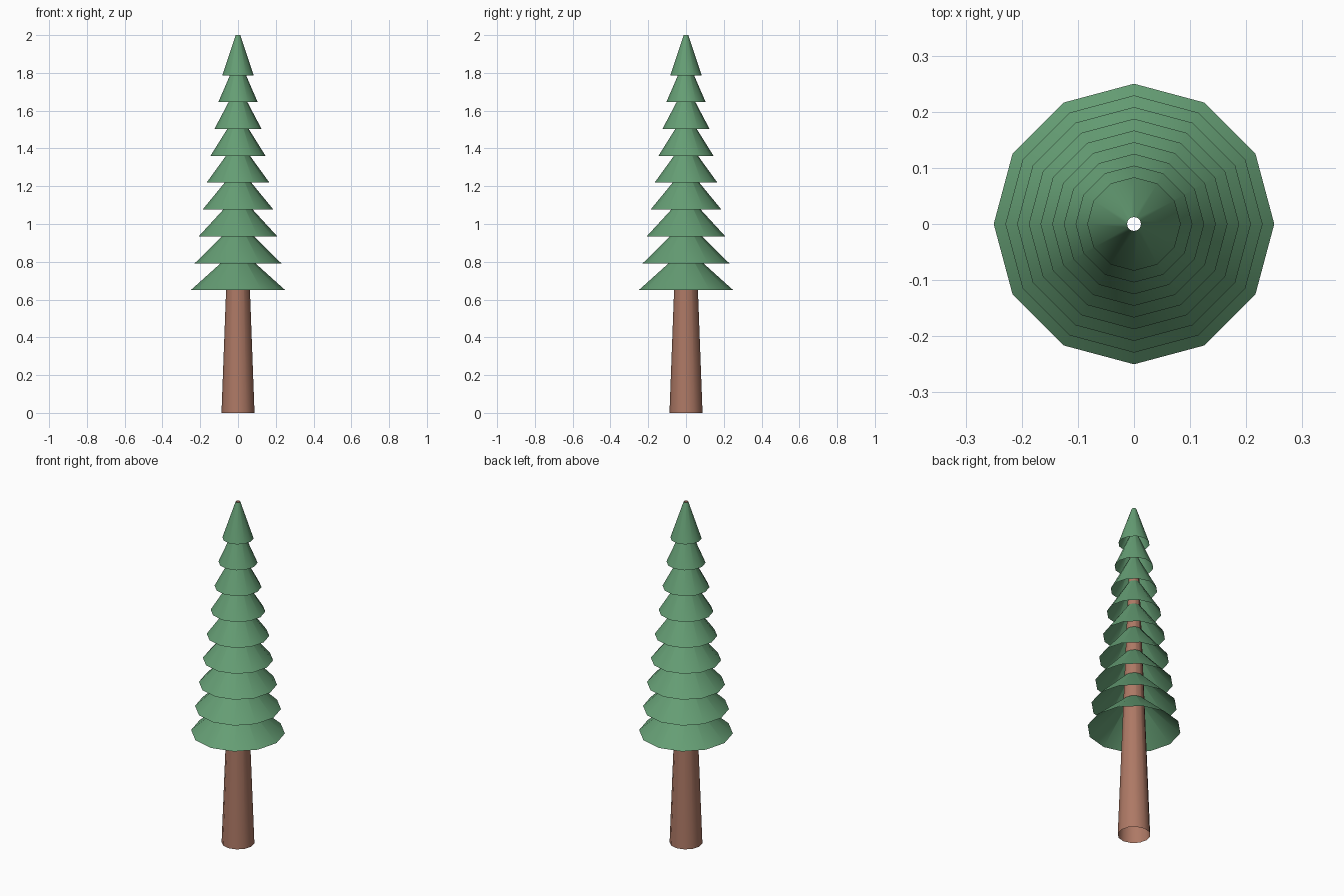
import bpy, bmesh, math

if "Cube" in bpy.data.objects:
    bpy.data.objects.remove(bpy.data.objects["Cube"])

SIDES = 12
TIERS = 9
TOP_R = 0.0125
CROWN_BASE, HEIGHT = 0.65, 2.0


def material(name, color):
    m = bpy.data.materials.new(name)
    m.diffuse_color = (*color, 1)
    m.use_nodes = True
    m.node_tree.nodes["Principled BSDF"].inputs["Base Color"].default_value = m.diffuse_color
    return m


def open_cone(name, r_low, r_high, z_low, z_high, mat):
    """Hollow tapered shell without end caps, smooth shaded."""
    bm = bmesh.new()
    rings = []
    for r, z in ((r_low, z_low), (r_high, z_high)):
        rings.append([bm.verts.new((r * math.cos(2 * math.pi * i / SIDES),
                                    r * math.sin(2 * math.pi * i / SIDES), z))
                      for i in range(SIDES)])
    low, high = rings
    for i in range(SIDES):
        j = (i + 1) % SIDES
        bm.faces.new((low[i], low[j], high[j], high[i])).smooth = True
    mesh = bpy.data.meshes.new(name)
    bm.to_mesh(mesh)
    bm.free()
    mesh.materials.append(mat)
    obj = bpy.data.objects.new(name, mesh)
    bpy.context.collection.objects.link(obj)
    return obj


bark = material("bark_brown", (0.42, 0.19, 0.13))
needles = material("needle_green", (0.13, 0.34, 0.175))

# Trunk tapering up through the crown
open_cone("trunk", 0.0875, TOP_R, 0, HEIGHT, bark)

# Overlapping skirts of foliage, each shrinking towards the tip
step = (HEIGHT - CROWN_BASE) / (TIERS + 0.5)
for k in range(TIERS):
    rim = 0.25 * (1 - k / 12)
    z = CROWN_BASE + k * step
    open_cone(f"foliage_tier_{k + 1}", rim, TOP_R, z, z + 1.5 * step, needles)
